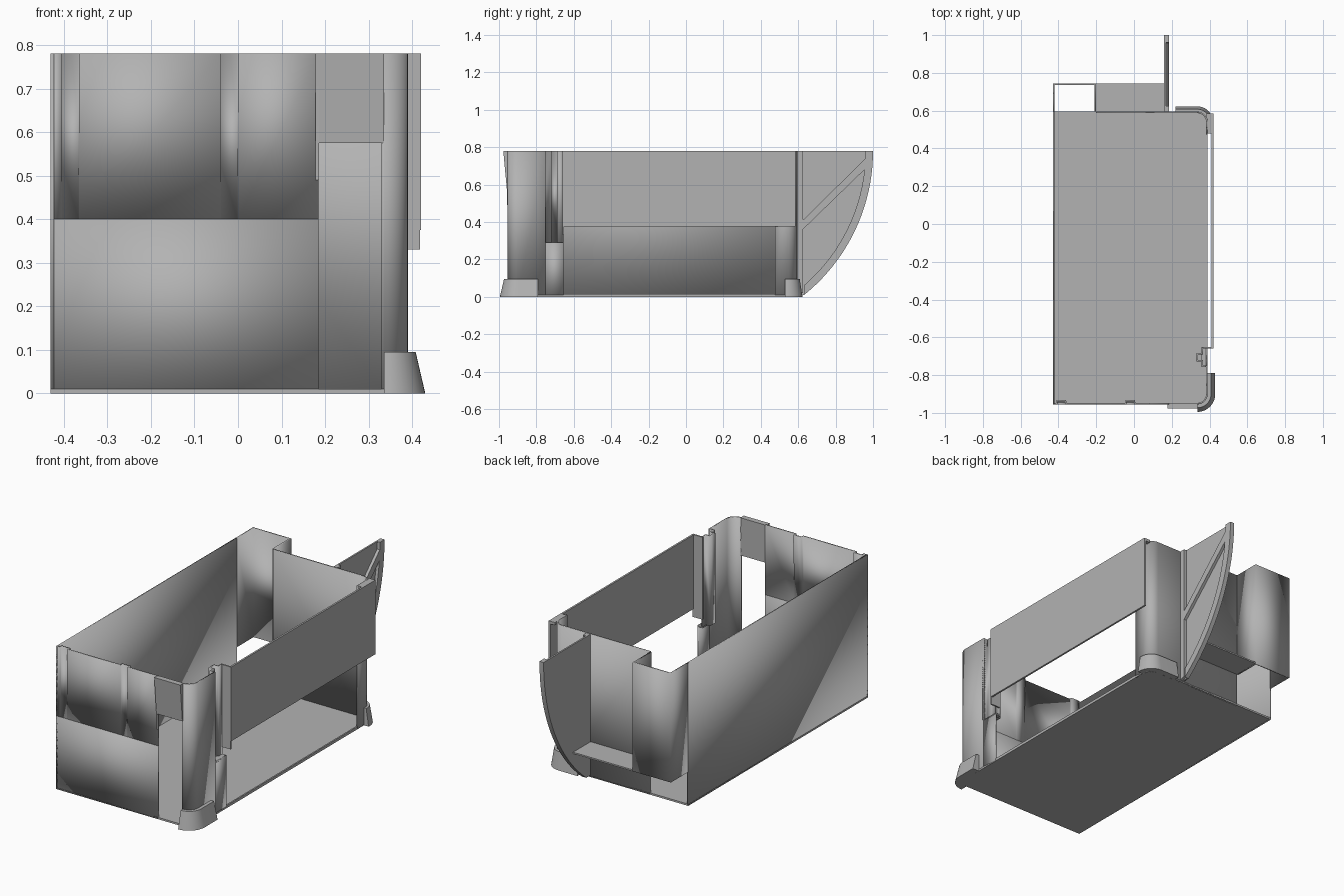
import bpy, bmesh, math

cube = bpy.data.objects.get("Cube")
if cube:
    bpy.data.objects.remove(cube, do_unlink=True)

grey = bpy.data.materials.new("plain grey")
grey.use_nodes = True
COL = (0.45, 0.45, 0.45, 1)
grey.diffuse_color = COL
grey.node_tree.nodes["Principled BSDF"].inputs["Base Color"].default_value = COL

H = 0.78                                        # overall height
L, R, F, B = -0.43, 0.39, -0.955, 0.595         # main body edges
DUCT_X, DUCT_Y, DUCT_Z = -0.2, 0.745, 0.185
RAD = 0.055
FRONT_C = (R - RAD, F + RAD)                    # rounded corner centres
BACK_C = (R - RAD, B - RAD)
THICK = 0.008


def finish(name, bm):
    bmesh.ops.recalc_face_normals(bm, faces=bm.faces)
    me = bpy.data.meshes.new(name)
    bm.to_mesh(me)
    bm.free()
    me.materials.append(grey)
    ob = bpy.data.objects.new(name, me)
    bpy.context.collection.objects.link(ob)
    return ob


def arc(c, r, a0, a1, n=10):
    angles = [math.radians(a0 + (a1 - a0) * i / n) for i in range(n + 1)]
    return [(c[0] + r * math.cos(a), c[1] + r * math.sin(a)) for a in angles]


def prism(name, poly, a, b, axis="z"):
    """Extrude a flat outline along z or x."""
    place = (lambda p, h: (p[0], p[1], h)) if axis == "z" else (lambda p, h: (h, p[0], p[1]))
    bm = bmesh.new()
    lo = [bm.verts.new(place(p, a)) for p in poly]
    hi = [bm.verts.new(place(p, b)) for p in poly]
    bm.faces.new(lo)
    bm.faces.new(hi)
    for i in range(len(poly)):
        j = (i + 1) % len(poly)
        bm.faces.new((lo[i], lo[j], hi[j], hi[i]))
    return finish(name, bm)


def box(name, x, y, z):
    return prism(name, [(x[0], y[0]), (x[1], y[0]), (x[1], y[1]), (x[0], y[1])], *z)


def wall(name, lo, z0=0, z1=H, hi=None):
    """Thin wall on a counter-clockwise path, thickened inwards."""
    bm = bmesh.new()
    a = [bm.verts.new((*p, z0)) for p in lo]
    b = [bm.verts.new((*p, z1)) for p in (hi or lo)]
    for i in range(len(lo) - 1):
        bm.faces.new((a[i], a[i + 1], b[i + 1], b[i]))
    me = bpy.data.meshes.new(name)
    bm.to_mesh(me)
    bm.free()
    me.materials.append(grey)
    ob = bpy.data.objects.new(name, me)
    bpy.context.collection.objects.link(ob)
    mod = ob.modifiers.new("thickness", "SOLIDIFY")
    mod.thickness, mod.offset, mod.use_even_offset = THICK, -1, True
    return ob


def foot(name, path, r_lo, r_hi, height):
    """Flared foot wrapped around a rounded corner."""
    bm = bmesh.new()
    rows = []
    for r, z in ((r_lo, 0), (r_hi, height), (RAD - 0.004, height), (RAD - 0.004, 0)):
        rows.append([bm.verts.new((*p, z)) for p in path(r)])
    for k in range(4):
        p, q = rows[k], rows[(k + 1) % 4]
        for i in range(len(p) - 1):
            bm.faces.new((p[i], p[i + 1], q[i + 1], q[i]))
    bm.faces.new([row[0] for row in rows])
    bm.faces.new([row[-1] for row in rows])
    return finish(name, bm)


# Floor with rounded corners on one side
prism("floor", [(L, F)] + arc(FRONT_C, RAD, -90, 0) + arc(BACK_C, RAD, 0, 90) + [(L, B)], 0, 0.01)

# Plain side wall and the duct behind it
wall("plain_side_wall", [(L, B), (L, F)])
wall("back_duct", [(DUCT_X, B), (DUCT_X, DUCT_Y), (L, DUCT_Y), (L, B - 0.01)], DUCT_Z)
box("back_ledge", (DUCT_X, 0.165), (B - THICK, DUCT_Y), (DUCT_Z, DUCT_Z + THICK))

# Back wall with rounded corner
wall("back_wall", [(R, 0.475)] + arc(BACK_C, RAD, 0, 90) + [(DUCT_X, B)])


# Front wall with two tapered grooves
def grooved(depth):
    pts = [(L, F)]
    for x in (-0.405, -0.04):
        pts += [(x, F), (x + 0.001, F + depth), (x + 0.039, F + depth), (x + 0.04, F)]
    return pts + [(0.185, F)]


wall("front_wall_lower", [(L, F), (0.185, F)], 0, 0.4)
wall("front_wall_upper", grooved(0.0005), 0.4, H, grooved(0.015))

# Tapered plate over the front doorway
box("door_lintel", (0.185, 0.335), (F, F + THICK), (0.575, H))
prism("lintel_wedge", [(F, 0.49), (F, H), (F - 0.022, H), (F - 0.003, 0.575), (F - 0.001, 0.49)],
      0.178, 0.186, "x")
prism("lintel_plate", [(F, 0.575), (F, H), (F - 0.022, H), (F - 0.003, 0.575)], 0.178, 0.335, "x")

# Front corner and stepped rail at the start of the open side
wall("front_corner", [(0.33, F)] + arc(FRONT_C, RAD, -90, 0) + [(R, -0.75)])
wall("side_wall_low", [(R, -0.75), (R, -0.655)], 0, 0.29)
wall("side_rail", [(R, -0.75), (0.365, -0.75), (0.365, -0.72), (0.34, -0.72),
                   (0.34, -0.69), (0.365, -0.69), (0.365, -0.655)], 0.29)
box("rail_flange", (0.357, 0.418), (-0.66, -0.652), (0.33, H))
box("rail_shelf", (0.357, R), (-0.75, -0.655), (0.282, 0.29))

# Open side: sill, raised outer panel and its gusset
box("side_sill", (R - THICK, R), (-0.655, 0.475), (0, 0.015))
box("side_panel", (0.41, 0.42), (-0.66, 0.585), (0.375, H))
prism("panel_gusset", [(0.383, 0.48), (0.415, 0.48), (0.415, 0.585), (0.383, 0.585)], 0.765, H)

# Feet
foot("front_foot", lambda r: arc(FRONT_C, r, -90, 0) + [(FRONT_C[0] + r, -0.79)], 0.095, 0.073, 0.095)
foot("back_foot", lambda r: [(BACK_C[0] + r, 0.53)] + arc(BACK_C, r, 0, 90) + [(0.22, BACK_C[1] + r)],
     0.083, 0.068, 0.095)

# Curved back fin: thin web with raised rim and ribs
fin_c, fin_r = (0.01, H), 0.99
low = -math.degrees(math.asin(0.77 / fin_r))
outer = arc(fin_c, fin_r, low, 0, 20)
inner = arc(fin_c, fin_r - 0.04, low + 2, 0, 20)
prism("fin_web", [(B, H), (B, 0.01)] + outer, 0.16, 0.169, "x")
prism("fin_rim", outer + inner[::-1], 0.16, 0.185, "x")
prism("fin_post", [(B, 0.01), (0.625, 0.02), (0.625, H), (B, H)], 0.16, 0.185, "x")
prism("fin_brace", [(0.62, 0.355), (0.96, 0.685), (0.965, 0.745), (0.62, 0.405)], 0.16, 0.185, "x")

# Smooth the rounded corners, keep edges sharp
bpy.ops.object.select_all(action="DESELECT")
for ob in bpy.context.collection.objects:
    if ob.type == "MESH" and ob.data.materials and ob.data.materials[0] == grey:
        ob.select_set(True)
        bpy.context.view_layer.objects.active = ob
bpy.ops.object.shade_smooth_by_angle(angle=math.radians(30))
